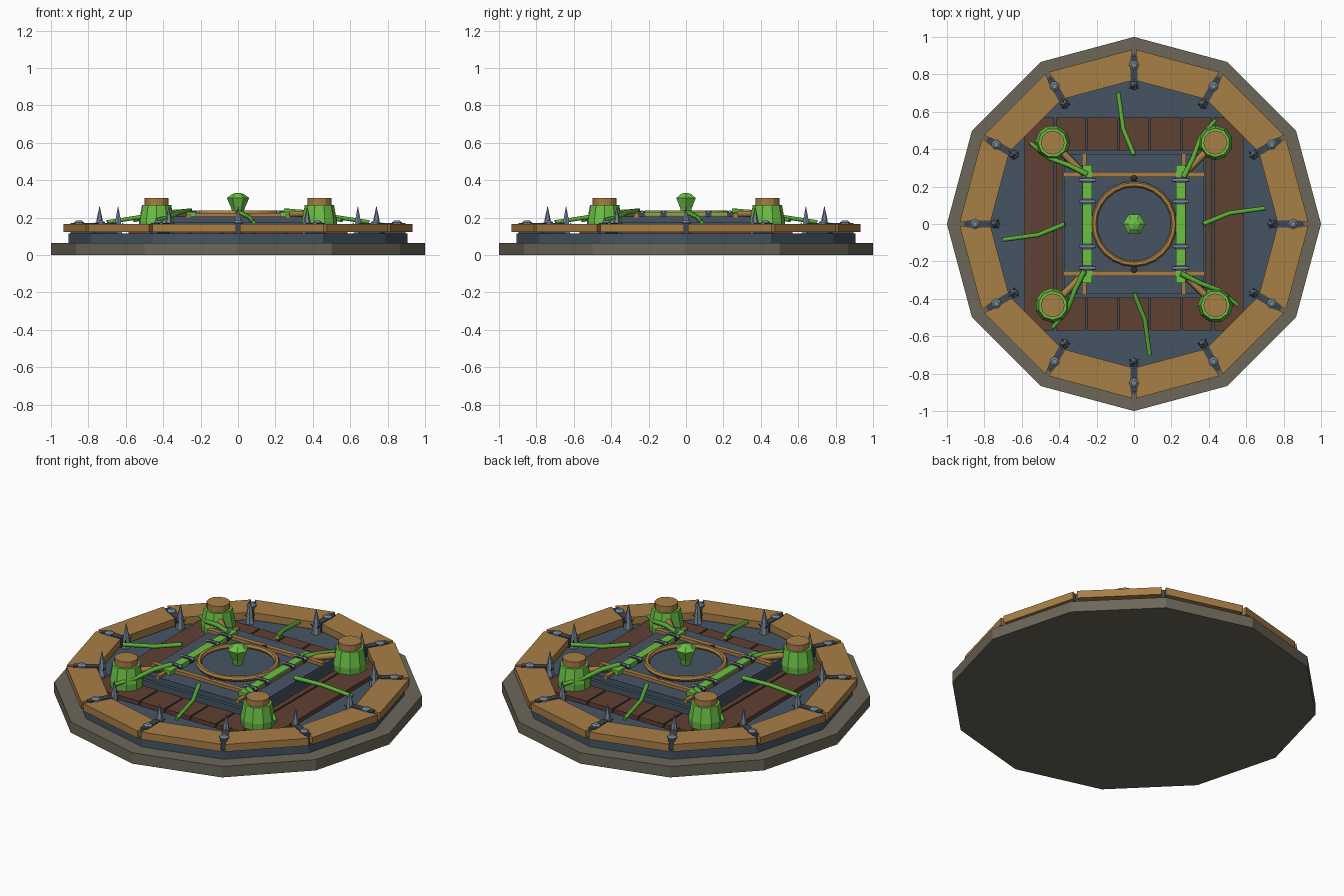
import bpy, math
from mathutils import Vector, Matrix

if "Cube" in bpy.data.objects:
    bpy.data.objects.remove(bpy.data.objects["Cube"])


def material(name, *rgb):
    m = bpy.data.materials.new(name)
    m.use_nodes = True
    m.diffuse_color = (*rgb, 1)
    m.node_tree.nodes["Principled BSDF"].inputs["Base Color"].default_value = (*rgb, 1)
    return m


STONE = material("olive stone", 0.15, 0.135, 0.1)
SLATE = material("blue slate", 0.06, 0.09, 0.125)
WOOD = material("golden wood", 0.39, 0.21, 0.06)
PLANK = material("dark brown plank", 0.115, 0.052, 0.033)
GREEN = material("bright green", 0.15, 0.53, 0.06)
VINE = material("vine green", 0.1, 0.43, 0.035)
STEEL = material("pale steel", 0.19, 0.25, 0.32)
IRON = material("dark iron", 0.05, 0.065, 0.085)


def mesh(name, verts, faces, mat):
    me = bpy.data.meshes.new(name)
    me.from_pydata(verts, [], faces)
    me.materials.append(mat)
    ob = bpy.data.objects.new(name, me)
    bpy.context.collection.objects.link(ob)
    return ob


def lathe(name, profile, n, mat, at=(0, 0), turn=0.0):
    """Faceted solid from (radius, height) rings, capped at both ends."""
    verts = [(at[0] + r * math.cos(turn + math.tau * i / n),
              at[1] + r * math.sin(turn + math.tau * i / n), z)
             for r, z in profile for i in range(n)]
    faces = [(k * n + i, k * n + (i + 1) % n, (k + 1) * n + (i + 1) % n, (k + 1) * n + i)
             for k in range(len(profile) - 1) for i in range(n)]
    faces += [tuple(reversed(range(n))), tuple(range(len(verts) - n, len(verts)))]
    return mesh(name, verts, faces, mat)


def prism(name, outline, z0, z1, mat):
    """Extrude a counter-clockwise outline upward."""
    n = len(outline)
    verts = [(x, y, z) for z in (z0, z1) for x, y in outline]
    faces = [(i, (i + 1) % n, n + (i + 1) % n, n + i) for i in range(n)]
    faces += [tuple(reversed(range(n))), tuple(range(n, 2 * n))]
    return mesh(name, verts, faces, mat)


def box(name, x0, x1, y0, y1, z0, z1, mat):
    return prism(name, [(x0, y0), (x1, y0), (x1, y1), (x0, y1)], z0, z1, mat)


def turned(ob, angle):
    ob.data.transform(Matrix.Rotation(angle, 4, "Z"))
    return ob


def tube(name, points, radius, mat, tip=1.0):
    """Thin faceted tube along a path, tapering toward its end."""
    cu = bpy.data.curves.new(name, "CURVE")
    cu.dimensions, cu.bevel_depth, cu.bevel_resolution = "3D", radius, 1
    cu.use_fill_caps = True
    sp = cu.splines.new("POLY")
    sp.points.add(len(points) - 1)
    for i, (p, co) in enumerate(zip(sp.points, points)):
        p.co = (*co, 1)
        p.radius = 1 + (tip - 1) * i / (len(points) - 1)
    helper = bpy.data.objects.new(name + "_path", cu)
    bpy.context.collection.objects.link(helper)
    dg = bpy.context.evaluated_depsgraph_get()
    me = bpy.data.meshes.new_from_object(helper.evaluated_get(dg))
    bpy.data.objects.remove(helper)
    me.materials.clear()
    me.materials.append(mat)
    ob = bpy.data.objects.new(name, me)
    bpy.context.collection.objects.link(ob)
    return ob


# Stepped twelve-sided base
lathe("stone_base", [(1, 0), (1, 0.065)], 12, STONE)
lathe("slate_deck", [(0.907, 0.065), (0.907, 0.115)], 12, SLATE)

# Rim: mitred wooden beams, with a strap, bolt and spike at every joint
step = math.tau / 12
for i in range(12):
    a = i * step
    u0, u1 = Vector((1, 0)), Vector((math.cos(step), math.sin(step)))
    side = (u1 - u0).normalized() * 0.012
    outline = [u0 * 0.77 + side, u0 * 0.935 + side, u1 * 0.935 - side, u1 * 0.77 - side]
    turned(prism("rim_beam", outline, 0.122, 0.166, WOOD), a)
    turned(box("rim_strap", 0.76, 0.895, -0.019, 0.019, 0.112, 0.172, IRON), a)
    turned(lathe("rim_bolt", [(0.026, 0.16), (0.026, 0.175), (0.014, 0.184)], 8, STEEL, (0.85, 0)), a)
    turned(lathe("rim_spike", [(0.026, 0.112), (0.017, 0.185), (0.001, 0.26)], 6, STEEL, (0.74, 0)), a)
    for k in range(3):
        b = math.tau * k / 3
        c, s = math.cos(b), math.sin(b)
        turned(tube("spike_barb", [(0.74, 0, 0.135), (0.74 + 0.034 * c, 0.034 * s, 0.175)],
                    0.009, IRON, 0.1), a)

# Plank floor
width = 1.18 / 7
for i in range(7):
    x = -0.59 + i * width
    box("floor_plank", x + 0.005, x + width - 0.005, -0.57, 0.57, 0.115, 0.14, PLANK)
box("plank_underlay", -0.585, 0.585, -0.565, 0.565, 0.115, 0.119, IRON)

# Raised square platform
box("platform_step", -0.385, 0.385, -0.395, 0.395, 0.115, 0.175, SLATE)
box("platform_top", -0.375, 0.375, -0.375, 0.375, 0.175, 0.205, SLATE)

# Timber frame with green rails held by steel bands
for s in (-1, 1):
    box("cross_beam", -0.38, 0.38, s * 0.265 - 0.014, s * 0.265 + 0.014, 0.2, 0.224, WOOD)
    box("long_beam", s * 0.265 - 0.012, s * 0.265 + 0.012, -0.38, 0.38, 0.2, 0.218, WOOD)
    box("green_rail", s * 0.25 - 0.025, s * 0.25 + 0.025, -0.315, 0.315, 0.2, 0.231, GREEN)
    for y in (-0.235, -0.12, 0.12, 0.235):
        box("rail_band", s * 0.25 - 0.028, s * 0.25 + 0.028, y - 0.016, y + 0.016, 0.2, 0.235, IRON)
        tube("rail_pin", [(s * 0.25 - 0.043, y, 0.23), (s * 0.25 + 0.043, y, 0.23)], 0.009, STEEL)
    lathe("ring_bolt", [(0.018, 0.2), (0.018, 0.225), (0.008, 0.232)], 6, IRON, (0, s * 0.245))

# Central dial: slate disc, wooden hoop and crystal
lathe("dial_disc", [(0.21, 0.2), (0.21, 0.215)], 24, SLATE)
bpy.ops.mesh.primitive_torus_add(major_segments=24, minor_segments=6, major_radius=0.213,
                                 minor_radius=0.016, location=(0, 0, 0.225))
hoop = bpy.context.object
hoop.name = "dial_hoop"
hoop.data.materials.append(WOOD)
lathe("crystal", [(0.028, 0.212), (0.034, 0.245), (0.06, 0.305), (0.03, 0.327), (0.006, 0.333)],
      6, GREEN)

# Corner posts, struts and vines, repeated each quarter turn
for q in range(4):
    a = q * math.pi / 2
    post = (0.435, -0.435)
    turned(lathe("post_sleeve", [(0.09, 0.13), (0.094, 0.18), (0.078, 0.268)], 10, GREEN, post), a)
    turned(lathe("post_core", [(0.064, 0.26), (0.064, 0.304)], 12, WOOD, post), a)
    turned(tube("post_strut", [(0.41, -0.41, 0.222), (0.265, -0.265, 0.218)], 0.019, WOOD), a)
    turned(tube("post_vine", [(0.25, -0.265, 0.235), (0.35, -0.315, 0.23),
                              (0.46, -0.355, 0.21), (0.555, -0.435, 0.185)], 0.015, VINE, 0.7), a)
    turned(tube("hanging_vine", [(0.37, 0, 0.232), (0.51, 0.058, 0.205),
                                 (0.7, 0.084, 0.176)], 0.013, VINE, 0.9), a)
